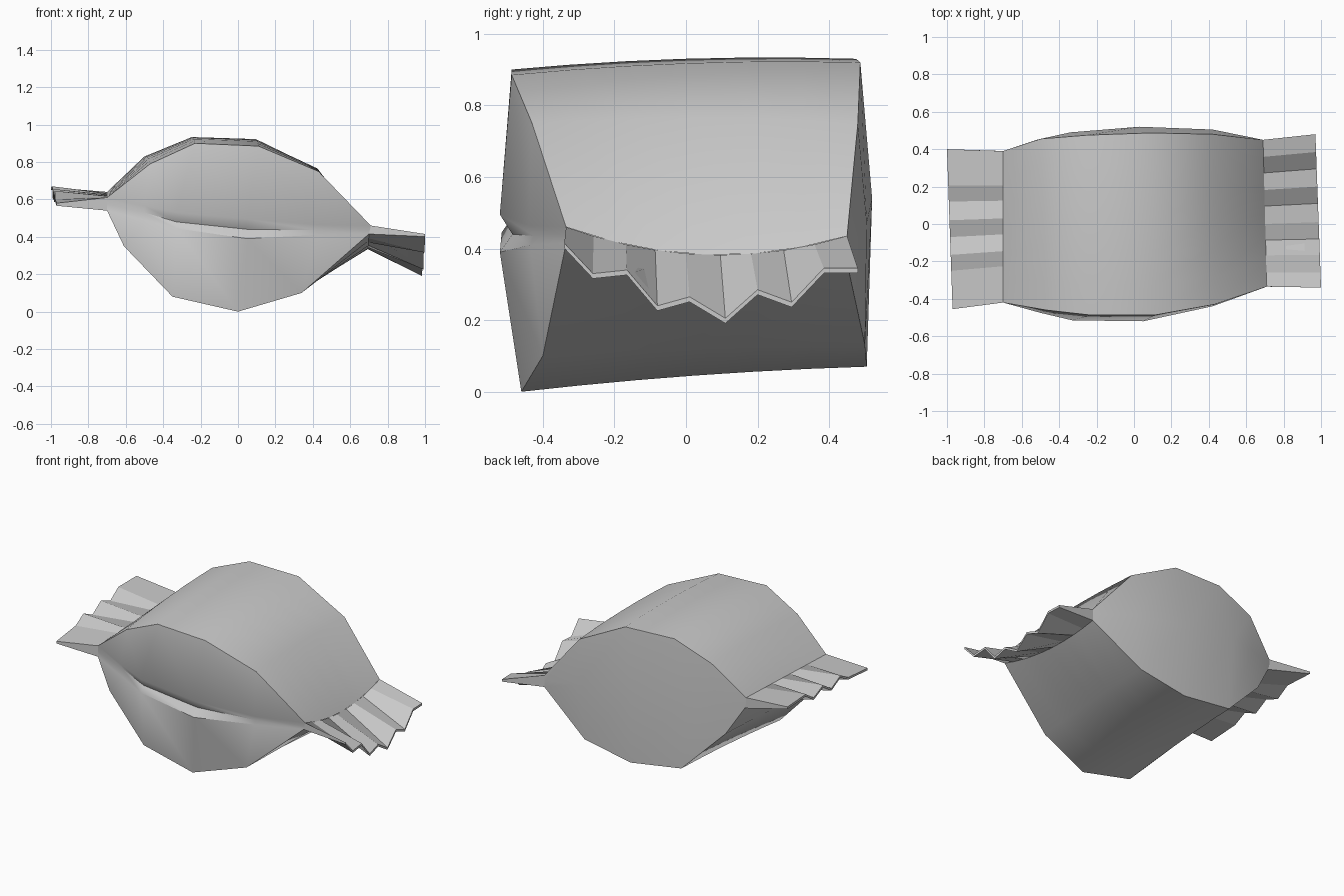
import bpy, bmesh
from mathutils import Vector

if "Cube" in bpy.data.objects:
    bpy.data.objects.remove(bpy.data.objects["Cube"])

grey = bpy.data.materials.new("light_grey")
grey.use_nodes = True
grey.diffuse_color = (0.6, 0.6, 0.6, 1)
grey.node_tree.nodes["Principled BSDF"].inputs["Base Color"].default_value = (0.6, 0.6, 0.6, 1)


def strip(bm, chain_a, chain_b):
    """Bridge two equally long rows of points with faces."""
    for i in range(len(chain_a) - 1):
        pts = []
        for p in (chain_a[i], chain_a[i + 1], chain_b[i + 1], chain_b[i]):
            if p not in pts:
                pts.append(p)
        if len(pts) > 2:
            bm.faces.new([bm.verts.new(p) for p in pts])


def finish(bm, name):
    bmesh.ops.remove_doubles(bm, verts=bm.verts, dist=0.0005)
    bmesh.ops.recalc_face_normals(bm, faces=bm.faces)
    mesh = bpy.data.meshes.new(name)
    bm.to_mesh(mesh)
    bm.free()
    mesh.materials.append(grey)
    obj = bpy.data.objects.new(name, mesh)
    bpy.context.collection.objects.link(obj)
    return obj


def chain(left, inner, right):
    return [Vector(p) for p in [left, *inner, right]]


def bowed(a, b, t, lift):
    """Point on a slightly bowed line from a to b."""
    p = Vector(a).lerp(Vector(b), t)
    p.z += lift * 4 * t * (1 - t)
    return p


def loft(bm, front, back, lifts, rows=6):
    """Sweep the front row to the back row with a slight bow."""
    sweep = [[bowed(a, b, r / rows, lift) for a, b, lift in zip(front, back, lifts)]
             for r in range(rows + 1)]
    for a, b in zip(sweep, sweep[1:]):
        strip(bm, a, b)


# Seams at both ends: front point, back point and bow of each edge
seam_r_top = ((-0.70, -0.42, 0.61), (-0.70, 0.39, 0.64), 0)
seam_r_low = ((-0.70, -0.42, 0.54), (-0.69, 0.39, 0.57), 0)
seam_l_top = ((0.71, -0.335, 0.46), (0.69, 0.45, 0.435), -0.065)
seam_l_low = ((0.70, -0.335, 0.415), (0.69, 0.45, 0.36), -0.05)

# Outlines of the pouch ends
top_front = chain(seam_r_top[0], [(-0.47, -0.46, 0.79), (-0.23, -0.487, 0.90),
                                  (0.11, -0.487, 0.885), (0.43, -0.43, 0.75)], seam_l_top[0])
top_back = chain(seam_r_top[1], [(-0.50, 0.455, 0.83), (-0.25, 0.475, 0.93),
                                 (0.09, 0.487, 0.92), (0.42, 0.48, 0.75)], seam_l_top[1])
low_front = chain(seam_r_low[0], [(-0.61, -0.43, 0.35), (-0.35, -0.455, 0.08),
                                  (0.0, -0.46, 0.0), (0.34, -0.40, 0.10)], seam_l_low[0])
low_back = chain(seam_r_low[1], [(-0.58, 0.43, 0.39), (-0.31, 0.49, 0.12),
                                 (0.04, 0.505, 0.07), (0.37, 0.50, 0.13)], seam_l_low[1])

# Pouch: bowed shells, folded front and plain back
body = bmesh.new()
loft(body, top_front, top_back, [seam_r_top[2], *[0.015] * 4, seam_l_top[2]])
loft(body, low_front, low_back, [seam_r_low[2], *[0.01] * 4, seam_l_low[2]])
lip = chain(seam_r_top[0], [(-0.50, -0.475, 0.565), (-0.33, -0.515, 0.53),
                            (0.05, -0.52, 0.495), (0.42, -0.44, 0.465)], seam_l_top[0])
groove = chain((-0.70, -0.42, 0.575), [(-0.50, -0.455, 0.53), (-0.33, -0.485, 0.48),
                                       (0.05, -0.485, 0.44), (0.42, -0.425, 0.435)],
               (0.705, -0.335, 0.435))
low_lip = chain(seam_r_low[0], [(-0.50, -0.47, 0.49), (-0.33, -0.515, 0.445),
                                (0.05, -0.52, 0.39), (0.42, -0.435, 0.41)], seam_l_low[0])
middle = chain((-0.70, 0.39, 0.605), [(-0.52, 0.45, 0.61), (-0.34, 0.49, 0.59),
                                      (0.03, 0.52, 0.54), (0.42, 0.505, 0.47)],
               (0.69, 0.45, 0.40))
front_rows = [top_front, lip, groove, low_lip, low_front]
for a, b in zip(front_rows, front_rows[1:]):
    strip(body, a, b)
strip(body, top_back, middle)
strip(body, middle, low_back)
pouch = finish(body, "pouch_body")
pouch.select_set(True)
bpy.context.view_layer.objects.active = pouch
bpy.ops.object.shade_smooth_by_angle(angle=0.7)


def crimp(name, seam_top, seam_low, pleats, tip_x, skew):
    """Pleated wedge: two sheets run from the seam edges to a thin zigzag rim."""
    first, last = pleats[0][0], pleats[-1][0]
    ts = [(y - first) / (last - first) for y, _ in pleats]
    upper = [bowed(seam_top[0], seam_top[1], t, seam_top[2]) for t in ts]
    lower = [bowed(seam_low[0], seam_low[1], t, seam_low[2]) for t in ts]
    rim = [Vector((tip_x + skew * t, y, z)) for t, (y, z) in zip(ts, pleats)]
    rim_low = [p - Vector((0, 0, 0.014)) for p in rim]
    bm = bmesh.new()
    rows = [upper, rim, rim_low, lower]
    for a, b in zip(rows, rows[1:]):
        strip(bm, a, b)
    for end in (0, -1):
        bm.faces.new([bm.verts.new(row[end]) for row in rows])
    finish(bm, name)


# Drooping pleats on the left end
crimp("left_crimp", seam_l_top, seam_l_low,
      [(-0.34, 0.415), (-0.26, 0.33), (-0.165, 0.34), (-0.08, 0.24), (0.01, 0.265),
       (0.11, 0.205), (0.20, 0.285), (0.295, 0.25), (0.385, 0.345), (0.48, 0.345)],
      1.0, -0.03)

# Shallow pleats on the right end
crimp("right_crimp", seam_r_top, seam_r_low,
      [(-0.455, 0.58), (-0.25, 0.60), (-0.165, 0.645), (-0.07, 0.60),
       (0.02, 0.655), (0.12, 0.615), (0.205, 0.67), (0.40, 0.665)],
      -0.97, -0.03)
